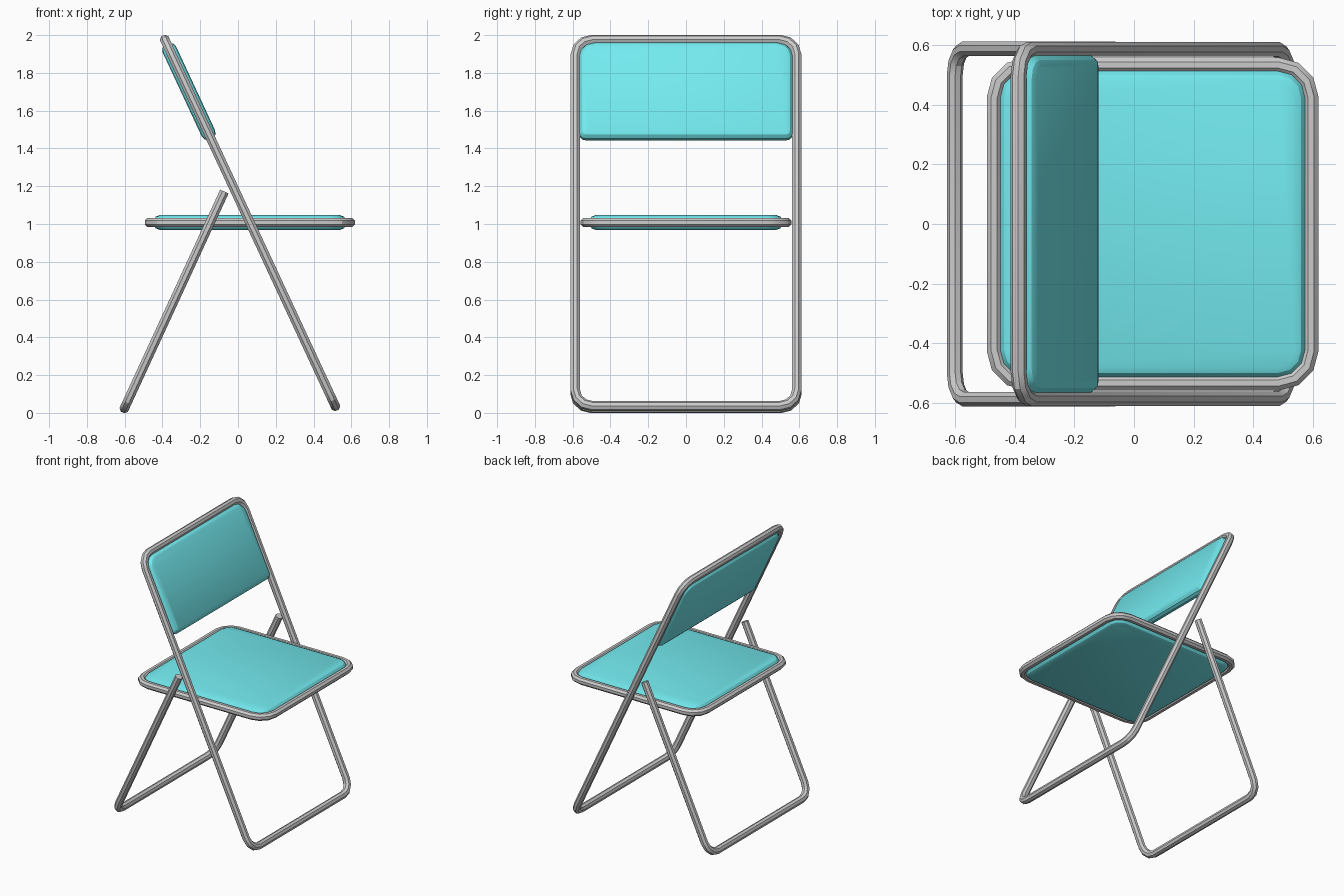
import bpy, bmesh
from math import sin, cos, pi
from mathutils import Vector, Matrix

if "Cube" in bpy.data.objects:
    bpy.data.objects.remove(bpy.data.objects["Cube"])


def material(name, color):
    m = bpy.data.materials.new(name)
    m.diffuse_color = color
    m.use_nodes = True
    m.node_tree.nodes["Principled BSDF"].inputs["Base Color"].default_value = m.diffuse_color
    return m


teal = material("teal_pad", (0.17, 0.82, 0.86, 1))


def finish(name, bm, matrix, mat=None):
    bmesh.ops.recalc_face_normals(bm, faces=bm.faces)
    me = bpy.data.meshes.new(name)
    bm.to_mesh(me)
    bm.free()
    me.transform(matrix)
    ob = bpy.data.objects.new(name, me)
    bpy.context.collection.objects.link(ob)
    if mat:
        me.materials.append(mat)
    bpy.ops.object.select_all(action='DESELECT')
    bpy.context.view_layer.objects.active = ob
    ob.select_set(True)
    bpy.ops.object.shade_smooth_by_angle(angle=pi / 6)
    return ob


def arc(cx, cy, r, a0, seg):
    return [Vector((cx + r * cos(a0 + pi / 2 * i / seg), cy + r * sin(a0 + pi / 2 * i / seg)))
            for i in range(seg + 1)]


def round_rect(x0, x1, y0, y1, r_top, r_bot, seg=3):
    return (arc(x1 - r_top, y1 - r_top, r_top, 0, seg)
            + arc(x0 + r_top, y1 - r_top, r_top, pi / 2, seg)
            + arc(x0 + r_bot, y0 + r_bot, r_bot, pi, seg)
            + arc(x1 - r_bot, y0 + r_bot, r_bot, 1.5 * pi, seg))


def skin(bm, rings, closed):
    """Join a list of vertex rings with quads; cap the ends when open."""
    n = len(rings[0])
    pairs = list(zip(rings, rings[1:])) + ([(rings[-1], rings[0])] if closed else [])
    for a, b in pairs:
        for j in range(n):
            k = (j + 1) % n
            bm.faces.new((a[j], a[k], b[k], b[j]))
    if not closed:
        bm.faces.new(rings[0])
        bm.faces.new(rings[-1])


def tube(name, path, matrix, closed=True, r=0.0265, sides=8):
    """Mitred tube along a path lying in the local xy plane."""
    bm = bmesh.new()
    rings, n = [], len(path)
    for i, p in enumerate(path):
        prev = path[i - 1] if closed or i > 0 else None
        nxt = path[(i + 1) % n] if closed or i < n - 1 else None
        d1 = (p - prev).normalized() if prev is not None else (nxt - p).normalized()
        d2 = (nxt - p).normalized() if nxt is not None else d1
        t = (d1 + d2).normalized()
        side = Vector((-t.y, t.x)) / max(t.dot(d1), 0.3)
        ring = []
        for j in range(sides):
            a = 2 * pi * (j + 0.5) / sides
            q = p + side * r * cos(a)
            ring.append(bm.verts.new((q.x, q.y, r * sin(a))))
        rings.append(ring)
    skin(bm, rings, closed)
    return finish(name, bm, matrix)


def pad(name, x0, x1, y0, y1, r_top, r_bot, half, matrix):
    """Cushion with softly rounded rims on both faces."""
    bm = bmesh.new()
    profile = [(0.035, -1), (0.015, -0.8), (0, -0.3), (0, 0.3), (0.015, 0.8), (0.035, 1)]
    rings = []
    for d, h in profile:
        pts = round_rect(x0 + d, x1 - d, y0 + d, y1 - d,
                         max(r_top - d, 0.01), max(r_bot - d, 0.01))
        rings.append([bm.verts.new((p.x, p.y, h * half)) for p in pts])
    skin(bm, rings, False)
    return finish(name, bm, matrix, teal)


def leaning(bottom, top):
    """Local x is world y, local y runs from bottom to top; also returns length."""
    b, t = Vector(bottom), Vector(top)
    up = (t - b).normalized()
    across = Vector((0, 1, 0))
    m = Matrix((across, up, across.cross(up))).transposed().to_4x4()
    return Matrix.Translation(b) @ m, (t - b).length


# Main loop: back uprights running down into the front legs
main, length = leaning((0.515, 0, 0.036), (-0.387, 0, 1.975))
tube("main_frame", round_rect(-0.586, 0.586, 0, length, 0.09, 0.09), main)

# Backrest held inside the top of the main loop
pad("backrest", -0.565, 0.565, length - 0.582, length - 0.022, 0.08, 0.035, 0.039, main)

# Rear leg, a U with open upper ends
rear, rear_len = leaning((-0.601, 0, 0.025), (-0.072, 0, 1.172))
w, c = 0.588, 0.09
u_path = ([Vector((-w, rear_len))] + arc(-w + c, c, c, pi, 3)
          + arc(w - c, c, c, 1.5 * pi, 3) + [Vector((w, rear_len))])
tube("rear_leg", u_path, rear, closed=False)

# Seat ring and cushion
seat = Matrix.Translation((0, 0, 1.008))
tube("seat_frame", round_rect(-0.469, 0.594, -0.533, 0.533, 0.11, 0.11), seat)
pad("seat", -0.45, 0.575, -0.514, 0.514, 0.09, 0.09, 0.039, seat)
